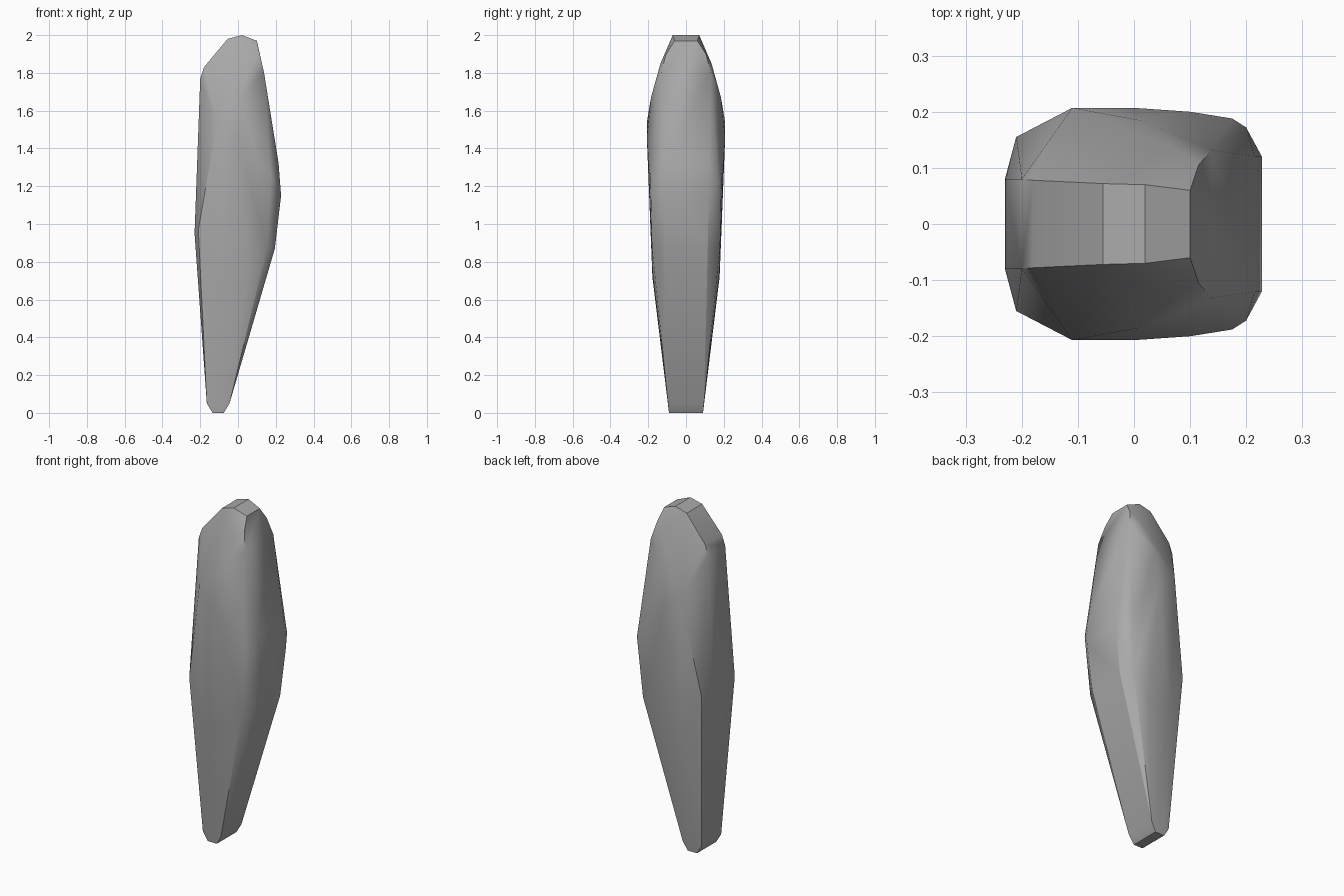
import bpy, bmesh

cube = bpy.data.objects.get("Cube")
if cube:
    bpy.data.objects.remove(cube, do_unlink=True)

grey = bpy.data.materials.new("stone_grey")
grey.use_nodes = True
colour = (0.4, 0.4, 0.4, 1)
grey.diffuse_color = colour
grey.node_tree.nodes["Principled BSDF"].inputs["Base Color"].default_value = colour

# Facet corners of one half (x, half width, z)
foot = [(-.135, .09, 0), (-.075, .09, 0), (-.165, .092, .05), (-.045, .095, .05)]
straight_edge = [(-.23, .08, .95), (-.2, .08, 1.77), (-.18, .078, 1.83), (-.21, .155, .97)]
crown = [(-.055, .072, 1.98), (.02, .07, 2), (.07, .135, 1.85), (.01, .185, 1.67)]
curved_edge = [(.1, .06, 1.97), (.115, .105, 1.9), (.138, .132, 1.8),
               (.215, .12, 1.32), (.228, .12, 1.15), (.195, .115, .87)]
flank = [(-.11, .207, 1.54), (0, .207, 1.45), (.1, .2, 1.35), (.175, .188, 1.25),
         (.2, .172, 1.22), (.155, .18, .88), (-.1, .178, .72), (.05, .178, .75)]

# Wrap a faceted skin around the mirrored corners
bm = bmesh.new()
for x, y, z in foot + straight_edge + crown + curved_edge + flank:
    for side in (-1, 1):
        bm.verts.new((x, side * y, z))
result = bmesh.ops.convex_hull(bm, input=bm.verts)
loose = [v for v in bm.verts if not v.link_faces]
bmesh.ops.delete(bm, geom=loose, context='VERTS')
bmesh.ops.dissolve_limit(bm, angle_limit=0.02, verts=bm.verts, edges=bm.edges)
bmesh.ops.recalc_face_normals(bm, faces=bm.faces)

mesh = bpy.data.meshes.new("stone_blade")
bm.to_mesh(mesh)
bm.free()
mesh.materials.append(grey)
blade = bpy.data.objects.new("stone_blade", mesh)
bpy.context.collection.objects.link(blade)

# Soft shading across shallow facets, crisp main edges
bpy.ops.object.select_all(action='DESELECT')
blade.select_set(True)
bpy.context.view_layer.objects.active = blade
bpy.ops.object.shade_smooth_by_angle(angle=0.52)
